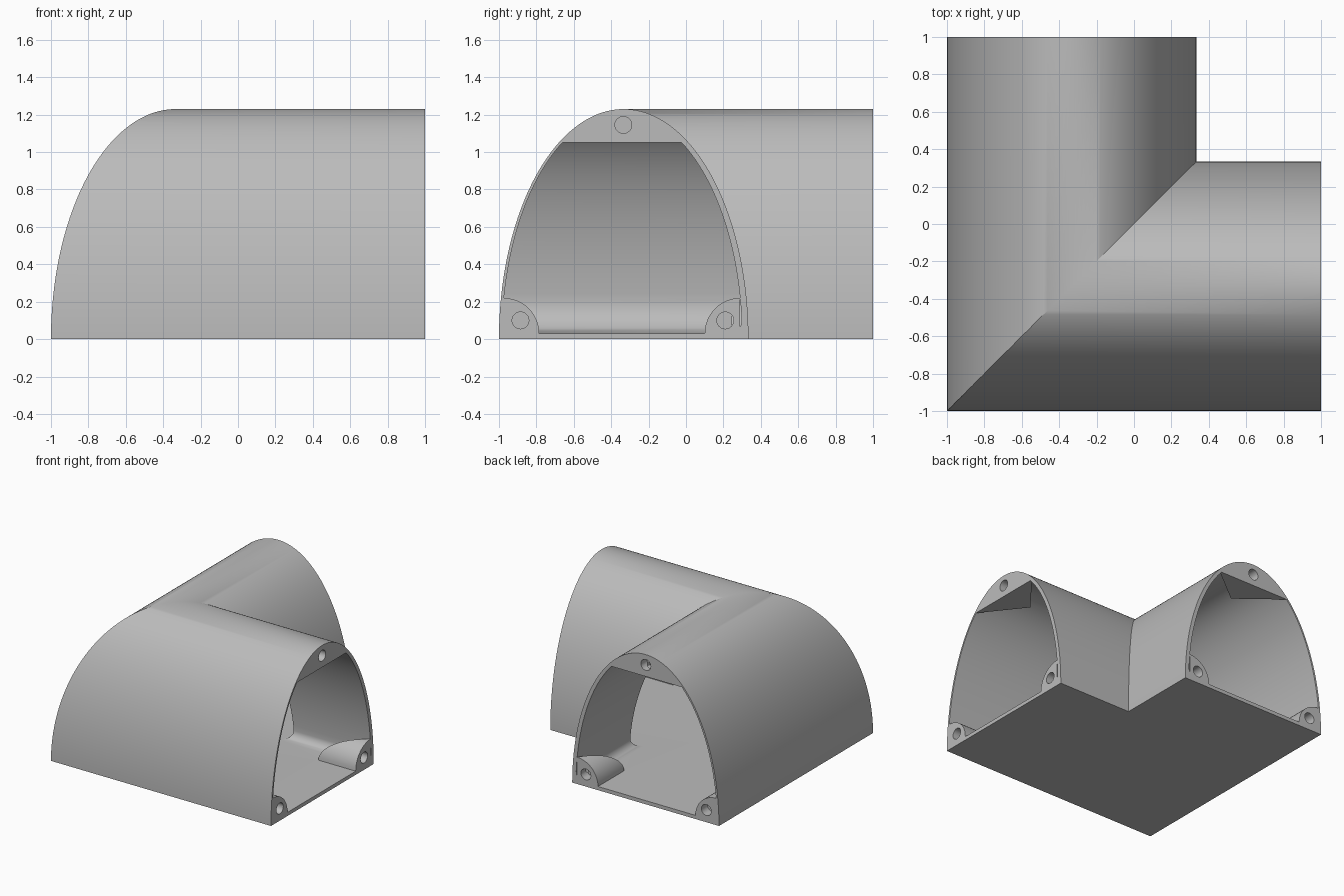
import bpy, bmesh, math
from math import sin, cos, pi

if "Cube" in bpy.data.objects:
    bpy.data.objects.remove(bpy.data.objects["Cube"], do_unlink=True)

MID = -0.333      # centre line of each arm
HEIGHT = 1.23
FLOOR = 0.03

grey = bpy.data.materials.new("plain grey")
grey.use_nodes = True
grey.diffuse_color = (0.5, 0.5, 0.5, 1)
grey.node_tree.nodes["Principled BSDF"].inputs["Base Color"].default_value = (0.5, 0.5, 0.5, 1)


def loft(name, rings):
    """Closed solid through a list of equal-length rings of points."""
    bm = bmesh.new()
    loops = [[bm.verts.new(p) for p in ring] for ring in rings]
    n = len(loops[0])
    for a, b in zip(loops, loops[1:]):
        for i in range(n):
            j = (i + 1) % n
            bm.faces.new((a[i], a[j], b[j], b[i]))
    bm.faces.new(loops[0])
    bm.faces.new(loops[-1])
    bmesh.ops.recalc_face_normals(bm, faces=bm.faces)
    mesh = bpy.data.meshes.new(name)
    bm.to_mesh(mesh)
    bm.free()
    mesh.materials.append(grey)
    obj = bpy.data.objects.new(name, mesh)
    bpy.context.scene.collection.objects.link(obj)
    return obj


def corner_sweep(name, profile, end):
    """Run a profile along both arms, mitred on the diagonal."""
    return loft(name, [[(end, u, z) for u, z in profile],
                       [(u, u, z) for u, z in profile],
                       [(u, end, z) for u, z in profile]])


def arm_prism(name, profile, depth, arm):
    """Prism reaching inward from the end of an arm; depth depends on u."""
    def place(a, u, z):
        return (a, u, z) if arm == 0 else (u, a, z)
    return loft(name, [[place(1.1, u, z) for u, z in profile],
                       [place(1 - depth(u), u, z) for u, z in profile]])


def subtract(target, cutter):
    mod = target.modifiers.new("cut", 'BOOLEAN')
    mod.operation = 'DIFFERENCE'
    mod.solver = 'EXACT'
    mod.object = cutter
    bpy.context.view_layer.objects.active = target
    bpy.ops.object.modifier_apply(modifier=mod.name)
    bpy.data.objects.remove(cutter, do_unlink=True)


# Outer shell: half ellipse
shell = corner_sweep("corner_tunnel", [
    (MID - 0.667 * cos(pi * i / 96), HEIGHT * sin(pi * i / 96)) for i in range(97)], 1)

# Hollow: thinner ellipse with filleted floor edges
IN_MID, IN_A, IN_B = -0.342, 0.642, 1.21


def fillet(side, r):
    """Concave curve from the wall down to the floor."""
    wall = IN_MID + side * IN_A * math.sqrt(1 - ((FLOOR + r) / IN_B) ** 2)
    return [(wall - side * r * (1 - cos(t)), FLOOR + r * (1 - sin(t)))
            for t in [pi / 2 * k / 8 for k in range(9)]]


left_fillet, right_fillet = fillet(-1, 0.17), fillet(1, 0.07)
t0 = math.asin(left_fillet[0][1] / IN_B)
t1 = pi - math.asin(right_fillet[0][1] / IN_B)
arch = [(IN_MID - IN_A * cos(t), IN_B * sin(t))
        for t in [t0 + (t1 - t0) * i / 80 for i in range(1, 80)]]
hollow = corner_sweep("hollow", left_fillet[::-1] + arch + right_fillet, 1.05)

# Screw bosses: left out of the hollow at each open end
for arm in (0, 1):
    for centre, side in ((-0.975, 1), (0.29, -1)):
        outline = [(centre - side * 0.03, FLOOR - 0.19), (centre - side * 0.03, FLOOR + 0.19)]
        outline += [(centre + side * 0.19 * sin(pi * k / 24), FLOOR + 0.19 * cos(pi * k / 24))
                    for k in range(25)]
        subtract(hollow, arm_prism(
            "boss", outline, lambda u: 0.34 * side * (u - centre) / 0.19, arm))
    top = [(MID + s * 0.36, z) for s, z in
           ((-1, 1.05), (0, 1.05), (1, 1.05), (1, 1.3), (0, 1.3), (-1, 1.3))]
    subtract(hollow, arm_prism("boss", top, lambda u: 0.26 * (1 - abs(u - MID) / 0.33), arm))

subtract(shell, hollow)

# Blind screw holes in the bosses
for arm in (0, 1):
    for u, z in ((-0.885, 0.1), (0.21, 0.1), (-0.335, 1.145)):
        ring = [(u + 0.045 * cos(pi * k / 12), z + 0.045 * sin(pi * k / 12)) for k in range(24)]
        subtract(shell, arm_prism("screw_hole", ring, lambda u: 0.08, arm))

# Smooth shading with sharp rims
bpy.ops.object.select_all(action='DESELECT')
shell.select_set(True)
bpy.context.view_layer.objects.active = shell
bpy.ops.object.shade_smooth_by_angle(angle=math.radians(30))
